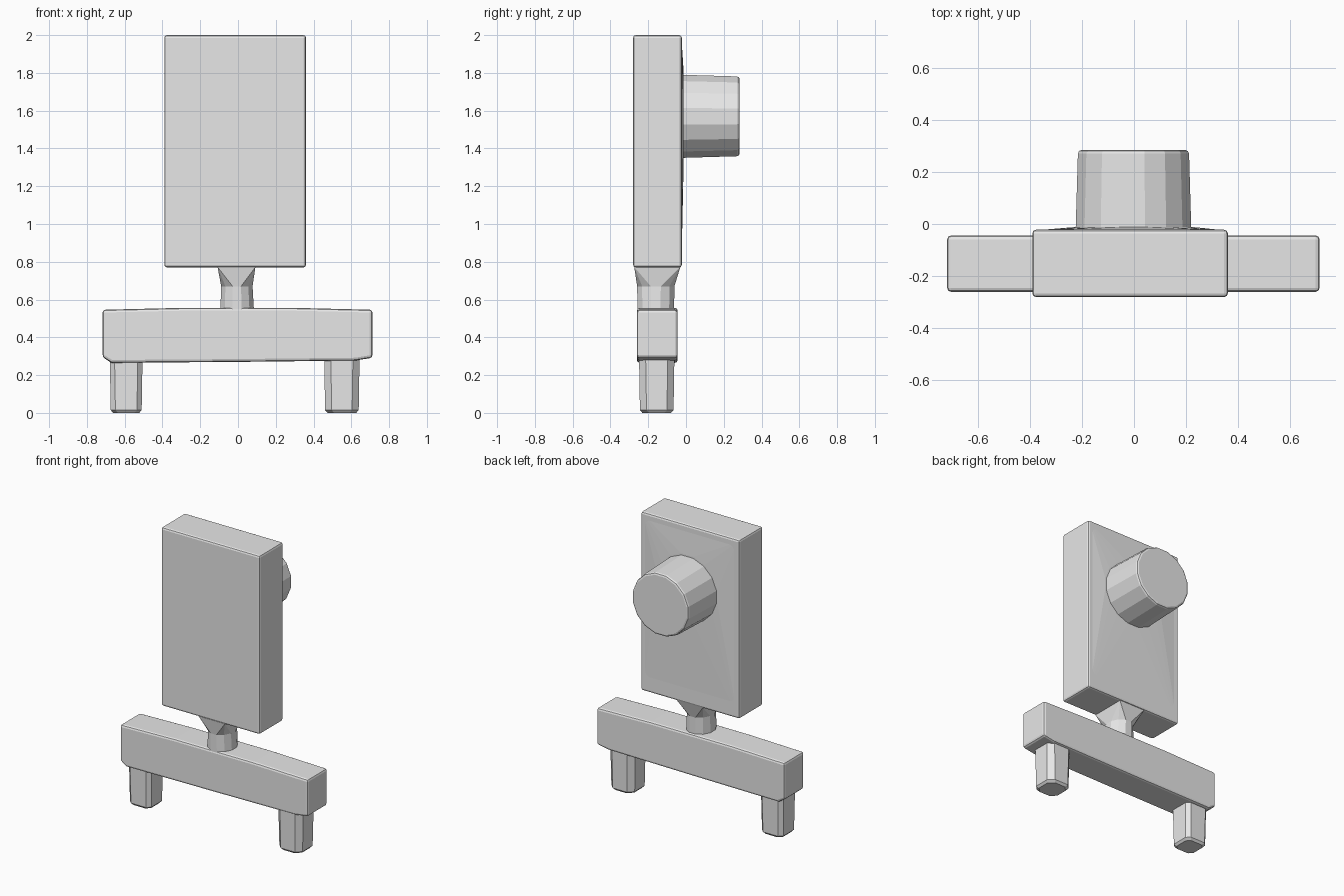
import bpy, bmesh, math
from mathutils import Vector

cube = bpy.data.objects.get("Cube")
if cube:
    bpy.data.objects.remove(cube, do_unlink=True)

grey = bpy.data.materials.new("plain grey")
grey.use_nodes = True
colour = (0.8, 0.8, 0.8, 1)
grey.diffuse_color = colour
grey.node_tree.nodes["Principled BSDF"].inputs["Base Color"].default_value = colour


def finish(name, bm, bevel=0):
    """Turn a bmesh into a named object with optional softened edges."""
    bmesh.ops.remove_doubles(bm, verts=bm.verts, dist=1e-5)
    bmesh.ops.recalc_face_normals(bm, faces=bm.faces)
    mesh = bpy.data.meshes.new(name)
    bm.to_mesh(mesh)
    bm.free()
    mesh.materials.append(grey)
    obj = bpy.data.objects.new(name, mesh)
    bpy.context.collection.objects.link(obj)
    if bevel:
        mod = obj.modifiers.new("soft edges", "BEVEL")
        mod.width, mod.segments = bevel, 2
        mod.limit_method, mod.angle_limit = "ANGLE", math.radians(40)
    return obj


def loft(name, rings, bevel=0):
    """Skin a stack of equal-length point rings and cap both ends."""
    bm = bmesh.new()
    loops = [[bm.verts.new(p) for p in ring] for ring in rings]
    for low, high in zip(loops, loops[1:]):
        for i in range(len(low)):
            j = (i + 1) % len(low)
            bm.faces.new((low[i], low[j], high[j], high[i]))
    bm.faces.new(loops[0])
    bm.faces.new(loops[-1])
    return finish(name, bm, bevel)


def circle(count, rx, ry):
    angles = [2 * math.pi * (i + 0.5) / count for i in range(count)]
    return [(rx * math.cos(a), ry * math.sin(a)) for a in angles]


def square(count, hx, hy):
    """Rectangle whose points gather at the corners, to meet a circle."""
    return [(math.copysign(hx, x), math.copysign(hy, y)) for x, y in circle(count, 1, 1)]


def flat(points, cx, cy, z):
    return [Vector((cx + x, cy + y, z)) for x, y in points]


def upright(points, cx, cz, y):
    return [Vector((cx + x, y, cz + z)) for x, z in points]


# Tall upright panel
panel = square(4, 0.375, 0.615)
loft("panel", [upright(panel, -0.015, 1.385, y) for y in (-0.28, -0.022)], 0.014)

# Shallow swelling on the panel's back, rising to the drum
loft("panel_back_swell", [
    upright(square(16, 0.36, 0.6), -0.015, 1.385, -0.024),
    upright(circle(16, 0.235, 0.235), 0, 1.57, -0.012)])

# Drum on the back
loft("back_drum", [
    upright(circle(16, 0.227, 0.225), -0.002, 1.57, -0.05),
    upright(circle(16, 0.217, 0.215), -0.002, 1.57, 0.284)], 0.014)

# Round neck, flaring to a square under the panel
loft("neck", [
    flat(circle(12, 0.094, 0.1), -0.004, -0.16, 0.5),
    flat(circle(12, 0.086, 0.102), -0.006, -0.16, 0.67),
    flat(square(12, 0.1, 0.122), -0.008, -0.152, 0.772)])

# Wide crossbar with a gently bowed top and sloped lower ends
outline = [(-0.717, 0.295), (-0.67, 0.265), (0, 0.27), (0.62, 0.277), (0.712, 0.292),
           (0.712, 0.546), (0.3, 0.556), (-0.3, 0.556), (-0.717, 0.546)]
loft("crossbar", [upright(outline, 0, 0, y) for y in (-0.26, -0.044)], 0.015)


# Chamfered legs, slightly narrower at the foot
def leg_section(half, cut):
    a, b = half, half - cut
    return [(a, -b), (a, b), (b, a), (-b, a), (-a, b), (-a, -b), (-b, -a), (b, -a)]


for side, x, half, cut in (("right", -0.592, 0.087, 0.025), ("left", 0.55, 0.094, 0.035)):
    loft(side + "_leg", [
        flat(leg_section(half - 0.018, cut), x, -0.155, 0.0),
        flat(leg_section(half - 0.005, cut), x, -0.155, 0.015),
        flat(leg_section(half, cut), x, -0.155, 0.32)])
